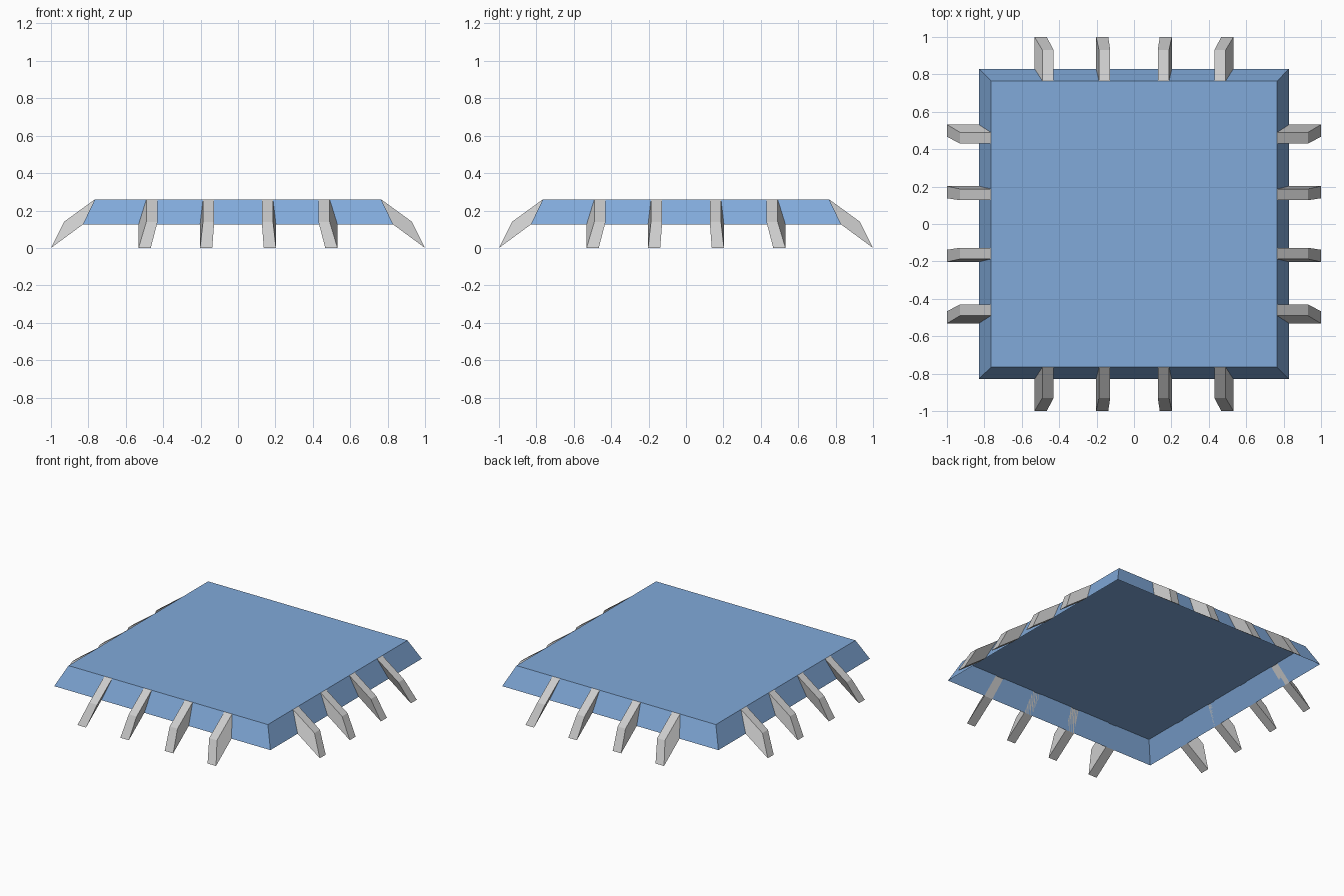
import bpy, bmesh
from math import pi
from mathutils import Matrix

if "Cube" in bpy.data.objects:
    bpy.data.objects.remove(bpy.data.objects["Cube"])

TOP, RIM = 0.765, 0.83        # half widths of the roof at its top and lower rim
Z_TOP, Z_RIM = 0.26, 0.125
FLARE = RIM / TOP
HALF_W = 0.03                 # half width of each rib
LANES = (-0.46, -0.157, 0.157, 0.46)

blue = bpy.data.materials.new("blue_glass")
blue.diffuse_color = (0.22, 0.4, 0.7, 0.7)
blue.use_nodes = True
blue.node_tree.nodes["Principled BSDF"].inputs["Base Color"].default_value = blue.diffuse_color


def finish(bm, name, mat=None, normals=True):
    if normals:
        bmesh.ops.recalc_face_normals(bm, faces=bm.faces)
    mesh = bpy.data.meshes.new(name)
    bm.to_mesh(mesh)
    bm.free()
    obj = bpy.data.objects.new(name, mesh)
    bpy.context.collection.objects.link(obj)
    if mat:
        mesh.materials.append(mat)
    return obj


# roof: tapered shell, open underneath
bm = bmesh.new()
bmesh.ops.create_cube(bm, size=2)
for v in bm.verts:
    s, z = (TOP, Z_TOP) if v.co.z > 0 else (RIM, Z_RIM)
    v.co = (v.co.x * s, v.co.y * s, z)
bmesh.ops.recalc_face_normals(bm, faces=bm.faces)
bmesh.ops.delete(bm, geom=[f for f in bm.faces if f.normal.z < -0.9], context='FACES')
finish(bm, "roof_shell", blue, normals=False)

# flat lattice of strips just under the roof
cuts = [-TOP] + [c + d for c in LANES for d in (-HALF_W, HALF_W)] + [TOP]
bm = bmesh.new()
for i in range(9):
    for j in range(9):
        if i % 2 or j % 2:
            xs, ys = cuts[i:i + 2], cuts[j:j + 2]
            bm.faces.new([bm.verts.new((x, y, Z_TOP - 0.004)) for x, y in
                          ((xs[0], ys[0]), (xs[0], ys[1]), (xs[1], ys[1]), (xs[1], ys[0]))])
bmesh.ops.remove_doubles(bm, verts=bm.verts, dist=0.0005)
finish(bm, "roof_lattice", blue, normals=False)


# legs: slanted struts whose lower edge splays with the roof wall
# profile points are (distance out, height, sideways scale)
PROFILE = ((TOP, Z_TOP, 1), (0.93, 0.14, 1), (1.0, 0.0, FLARE), (RIM, Z_RIM, FLARE))


def add_leg(bm, lane, turn):
    a, b = [[bm.verts.new((out, (lane + side) * s, z)) for out, z, s in PROFILE]
            for side in (-HALF_W, HALF_W)]
    bm.faces.new(a)
    bm.faces.new(b[::-1])
    for i in range(4):
        k = (i + 1) % 4
        bm.faces.new((a[k], a[i], b[i], b[k]))
    bmesh.ops.transform(bm, matrix=Matrix.Rotation(turn, 4, 'Z'), verts=a + b)


for q, side in enumerate(("right", "back", "left", "front")):
    bm = bmesh.new()
    for lane in LANES:
        add_leg(bm, lane, q * pi / 2)
    finish(bm, side + "_legs")
